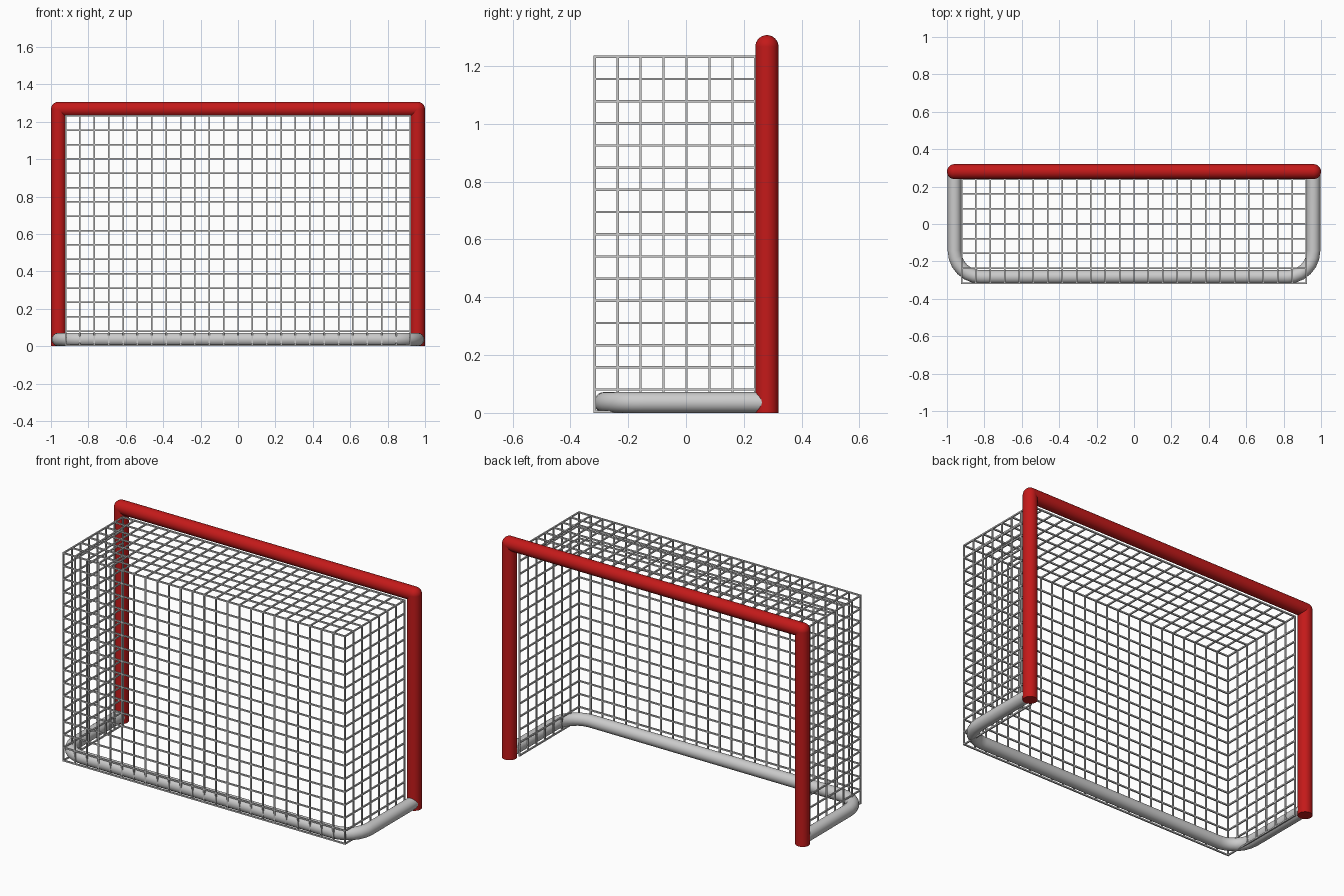
import bpy, bmesh, math
from mathutils import Matrix, Vector

if "Cube" in bpy.data.objects:
    bpy.data.objects.remove(bpy.data.objects["Cube"])

red = bpy.data.materials.new("red_paint")
red.diffuse_color = (0.55, 0.01, 0.01, 1)
red.use_nodes = True
red.node_tree.nodes["Principled BSDF"].inputs["Base Color"].default_value = red.diffuse_color


def finish(name, bm, mat=None, smooth=False):
    me = bpy.data.meshes.new(name)
    bm.to_mesh(me)
    bm.free()
    ob = bpy.data.objects.new(name, me)
    bpy.context.collection.objects.link(ob)
    if mat:
        me.materials.append(mat)
    if smooth:
        smooth_object(ob)
    return ob


def smooth_object(ob):
    bpy.ops.object.select_all(action='DESELECT')
    ob.select_set(True)
    bpy.context.view_layer.objects.active = ob
    bpy.ops.object.shade_smooth_by_angle(angle=math.radians(35))


def rod(bm, a, b, r, sides=32):
    a, b = Vector(a), Vector(b)
    rot = (b - a).to_track_quat('Z', 'Y').to_matrix().to_4x4()
    bmesh.ops.create_cone(bm, cap_ends=True, segments=sides, radius1=r, radius2=r,
                          depth=(b - a).length,
                          matrix=Matrix.Translation((a + b) / 2) @ rot)


# Red goal mouth: two posts with rounded top corners, and a crossbar
R, PX, PY, TOP = 0.04, 0.96, 0.28, 1.267
for side, label in ((-1, "left"), (1, "right")):
    bm = bmesh.new()
    rod(bm, (side * PX, PY, 0), (side * PX, PY, TOP), R)
    bmesh.ops.create_uvsphere(bm, u_segments=32, v_segments=16, radius=R,
                              matrix=Matrix.Translation((side * PX, PY, TOP)))
    finish(label + "_post", bm, red, True)
bm = bmesh.new()
rod(bm, (-PX, PY, TOP), (PX, PY, TOP), R)
finish("crossbar", bm, red, True)

# Grey ground tube: U-shaped path with rounded back corners
BR, BEND, BACK = 0.036, 0.14, -0.283
half = [(PX - BEND + BEND * math.cos(t), BACK + BEND - BEND * math.sin(t))
        for t in (math.radians(15 * i) for i in range(7))]
path = [(PX, PY)] + half
path += [(-x, y) for x, y in reversed(path)]
cu = bpy.data.curves.new("ground_path", 'CURVE')
cu.dimensions = '3D'
cu.bevel_depth = BR
cu.bevel_resolution = 10
cu.use_fill_caps = True
sp = cu.splines.new('POLY')
sp.points.add(len(path) - 1)
for p, (x, y) in zip(sp.points, path):
    p.co = (x, y, BR, 1)
tmp = bpy.data.objects.new("ground_path", cu)
bpy.context.collection.objects.link(tmp)
bpy.context.view_layer.update()
me = bpy.data.meshes.new_from_object(
    tmp.evaluated_get(bpy.context.evaluated_depsgraph_get()))
bpy.data.objects.remove(tmp)
tube = bpy.data.objects.new("ground_tube", me)
bpy.context.collection.objects.link(tube)
smooth_object(tube)

# Net: square strands over the back, top and two sides
T = 0.008
X, Y0, Y1, Z0, Z1 = 0.922, -0.316, 0.24, 0.004, 1.232


def steps(a, b, n):
    return [a + (b - a) * i / n for i in range(n + 1)]


xs, ys, zs = steps(-X, X, 24), steps(Y0, Y1, 7), steps(Z0, Z1, 16)


def strand(bm, a, b):
    a, b = Vector(a), Vector(b)
    size = [abs(d) + T for d in b - a]
    bmesh.ops.create_cube(bm, size=1, matrix=Matrix.Translation((a + b) / 2)
                          @ Matrix.Diagonal((*size, 1)))


bm = bmesh.new()
for x in xs:
    strand(bm, (x, Y0, Z0), (x, Y0, Z1))
for z in zs:
    strand(bm, (-X, Y0, z), (X, Y0, z))
finish("back_net", bm)

bm = bmesh.new()
for x in xs:
    strand(bm, (x, Y0, Z1), (x, Y1, Z1))
for y in ys[1:]:
    strand(bm, (-X, y, Z1), (X, y, Z1))
finish("top_net", bm)

for side, label in ((-1, "left"), (1, "right")):
    bm = bmesh.new()
    for y in ys[1:]:
        strand(bm, (side * X, y, Z0), (side * X, y, Z1))
    for z in zs[:-1]:
        strand(bm, (side * X, Y0, z), (side * X, Y1, z))
    finish(label + "_net", bm)
